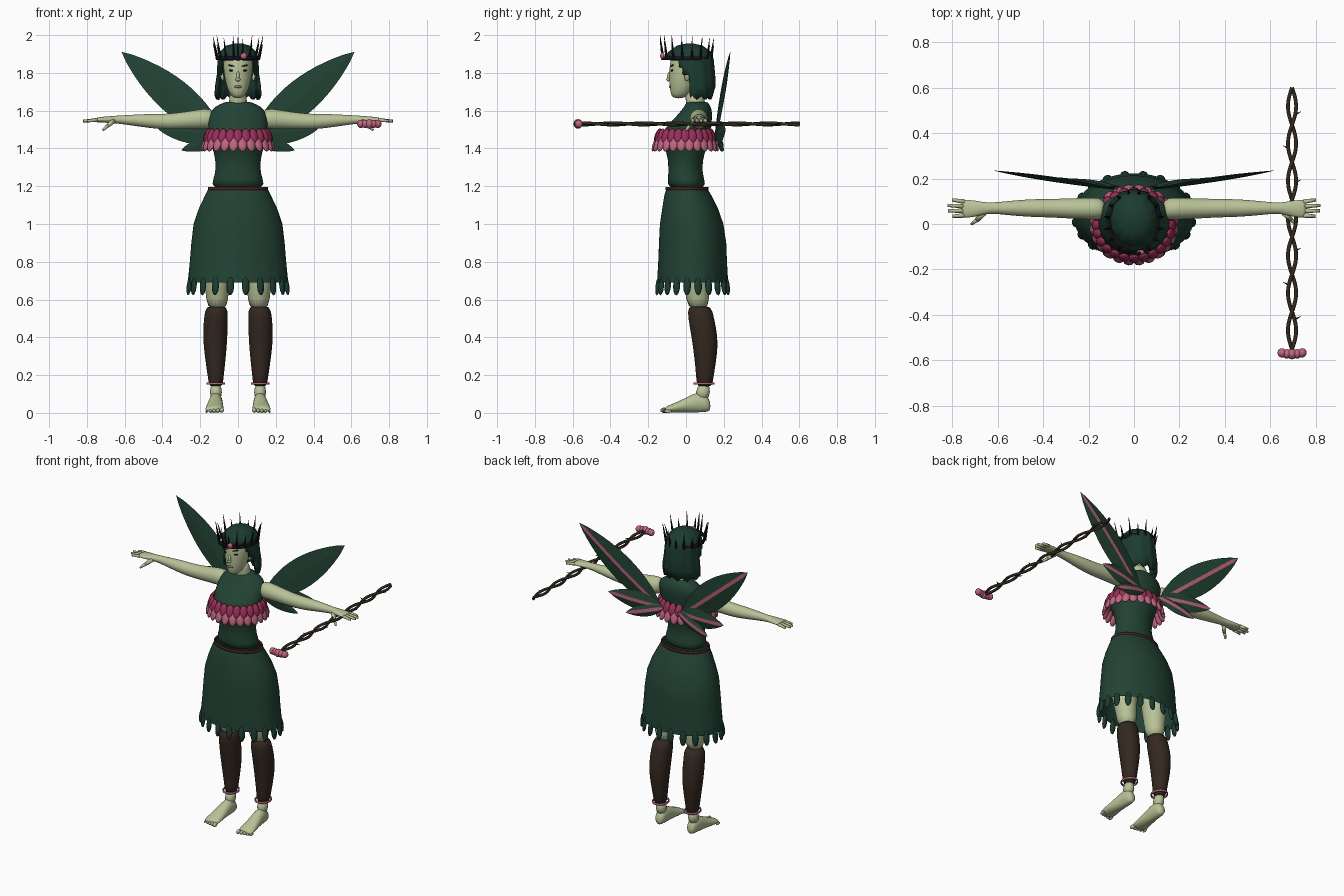
import bpy, bmesh, math
from math import sin, cos, pi
from mathutils import Matrix, Vector, Euler

if "Cube" in bpy.data.objects:
    bpy.data.objects.remove(bpy.data.objects["Cube"])


def material(name, r, g, b):
    m = bpy.data.materials.new(name)
    m.use_nodes = True
    m.diffuse_color = (r, g, b, 1)
    node = m.node_tree.nodes["Principled BSDF"]
    node.inputs["Base Color"].default_value = (r, g, b, 1)
    node.inputs["Roughness"].default_value = 0.8
    return m


SKIN = material("pale green skin", .48, .54, .31)
GREEN = material("forest green cloth", .016, .055, .034)
DARK = material("deep green hair", .011, .044, .030)
BOOT = material("dark brown leather", .033, .021, .014)
BELT = material("red brown belt", .07, .018, .012)
BLACK = material("purple black", .011, .006, .013)
ROSE = material("deep rose", .32, .028, .10)
PINK = material("soft pink", .52, .13, .21)
WOOD = material("twig brown", .032, .023, .013)
LIP = material("muted lip", .25, .17, .12)


def finish(bm, name, *mats, subsurf=0, smooth=True):
    bmesh.ops.recalc_face_normals(bm, faces=bm.faces[:])
    for f in bm.faces:
        f.smooth = smooth
    me = bpy.data.meshes.new(name)
    bm.to_mesh(me)
    bm.free()
    for m in mats:
        me.materials.append(m)
    ob = bpy.data.objects.new(name, me)
    bpy.context.collection.objects.link(ob)
    if subsurf:
        mod = ob.modifiers.new("Subsurf", "SUBSURF")
        mod.levels = mod.render_levels = subsurf
    return ob


def loft(bm, rings, axis="z", n=20, caps=True, ridge=0.0):
    """Elliptical rings (position, two centres, two radii) joined along an axis."""
    loops = []
    for p, c1, c2, r1, r2 in rings:
        loop = []
        for i in range(n):
            a = 2 * pi * i / n
            k = 1 + ridge * cos(a * n / 4)
            u, v = c1 + r1 * k * cos(a), c2 + r2 * k * sin(a)
            co = {"z": (u, v, p), "x": (p, u, v), "y": (u, p, v)}[axis]
            loop.append(bm.verts.new(co))
        loops.append(loop)
    for A, B in zip(loops, loops[1:]):
        for i in range(n):
            j = (i + 1) % n
            bm.faces.new((A[i], A[j], B[j], B[i]))
    if caps:
        bm.faces.new(loops[0])
        bm.faces.new(loops[-1])
    return loops


def ball(bm, loc, size, rot=(0, 0, 0), u=10, v=7):
    M = Matrix.LocRotScale(Vector(loc), Euler(rot), Vector(size))
    return bmesh.ops.create_uvsphere(bm, u_segments=u, v_segments=v, radius=1, matrix=M)["verts"]


def cone(bm, a, b, r1, r2, seg=8):
    a, b = Vector(a), Vector(b)
    d = b - a
    M = Matrix.Translation((a + b) / 2) @ d.to_track_quat("Z", "Y").to_matrix().to_4x4()
    bmesh.ops.create_cone(bm, cap_ends=True, segments=seg, radius1=r1, radius2=r2,
                          depth=d.length, matrix=M)


def petal_ring(name, mat, count, z, cy, rx, ry, size, tilt, phase=0.0):
    bm = bmesh.new()
    for i in range(count):
        a = 2 * pi * (i + phase) / count
        ball(bm, (rx * cos(a), cy + ry * sin(a), z), size, (tilt, 0, a + pi / 2), 8, 6)
    return finish(bm, name, mat)


def band(name, mat, cx, cy, z, rx, ry, r):
    """Thin elliptical hoop."""
    bm = bmesh.new()
    loft(bm, [(z - r, cx, cy, rx, ry), (z - r, cx, cy, rx + r, ry + r),
              (z + r, cx, cy, rx + r, ry + r), (z + r, cx, cy, rx, ry),
              (z - r, cx, cy, rx, ry)], n=32, caps=False)
    bmesh.ops.remove_doubles(bm, verts=bm.verts[:], dist=1e-5)
    finish(bm, name, mat)


# Dress
bm = bmesh.new()
loft(bm, [(1.18, 0, .005, .152, .107), (1.24, 0, 0, .130, .096), (1.30, 0, -.005, .115, .088),
          (1.38, 0, 0, .128, .10), (1.44, 0, -.01, .15, .13), (1.50, 0, .005, .16, .127),
          (1.56, 0, .04, .157, .10), (1.61, 0, .06, .142, .078), (1.635, 0, .06, .095, .062),
          (1.65, 0, .058, .06, .055)], n=24)
finish(bm, "bodice", GREEN, subsurf=1)

bm = bmesh.new()
hem = loft(bm, [(1.19, 0, .005, .155, .107), (1.15, 0, .01, .175, .125), (1.08, 0, .022, .208, .148),
                (1.0, 0, .03, .235, .168), (.9, 0, .035, .247, .178), (.8, 0, .035, .255, .182),
                (.69, 0, .035, .266, .188)], n=80, caps=False)[-1]
for i, v in enumerate(hem):
    v.co.z -= .035 * (i % 4 == 2)
finish(bm, "skirt", GREEN)
petal_ring("hem_leaves", DARK, 20, .672, .035, .262, .186, (.021, .013, .05), -.12, .5)
band("belt", BELT, 0, .005, 1.187, .152, .106, .008)
petal_ring("collar_upper_petals", ROSE, 24, 1.468, -.004, .168, .148, (.025, .013, .04), -.35)
petal_ring("collar_lower_petals", PINK, 24, 1.425, -.004, .178, .160, (.026, .013, .044), -.35, .5)

# Head
bm = bmesh.new()
loft(bm, [(1.665, 0, -.04, .02, .025), (1.685, 0, -.03, .043, .052), (1.725, 0, -.018, .06, .068),
          (1.78, 0, -.005, .073, .085), (1.84, 0, .01, .08, .098), (1.9, 0, .015, .074, .092),
          (1.93, 0, .015, .04, .05)], n=24)
loft(bm, [(1.58, 0, .06, .06, .055), (1.64, 0, .052, .047, .05), (1.72, 0, .035, .044, .05)])
finish(bm, "head", SKIN, subsurf=1)
bm = bmesh.new()
ball(bm, (0, -.087, 1.785), (.009, .012, .028), (-.3, 0, 0))
ball(bm, (0, -.093, 1.765), (.014, .012, .010))
for s in (1, -1):
    ball(bm, (s * .086, .012, 1.79), (.010, .018, .036), (-.3, s * .2, 0))
finish(bm, "nose_and_ears", SKIN)
bm = bmesh.new()
ball(bm, (0, -.083, 1.727), (.022, .008, .008))
finish(bm, "lips", LIP)
bm = bmesh.new()
for s in (1, -1):
    ball(bm, (s * .033, -.073, 1.812), (.016, .008, .006), (0, -s * .1, s * .35))
    ball(bm, (s * .036, -.075, 1.838), (.020, .007, .004), (0, -s * .2, s * .4))
finish(bm, "eyes_and_brows", BLACK)

# Bobbed hair with the face opening removed and an uneven lower edge
bm = bmesh.new()
tips = loft(bm, [(1.955, 0, .02, .02, .02), (1.945, 0, .02, .06, .065), (1.91, 0, .02, .096, .113),
                 (1.87, 0, .022, .106, .122), (1.83, 0, .026, .108, .122), (1.79, 0, .03, .11, .122),
                 (1.73, 0, .034, .119, .12), (1.67, 0, .034, .122, .106)],
            n=48, caps=False, ridge=.022)
bm.faces.new(tips[0])
for i, v in enumerate(tips[-1]):
    v.co.z += .012 * cos(i * pi / 2)
gone = []
for f in bm.faces:
    c = f.calc_center_median()
    if c.z < 1.86 and c.y < min(.02, -.05 + (1.86 - c.z) * .7):
        gone.append(f)
bmesh.ops.delete(bm, geom=gone, context="FACES")
hair = finish(bm, "hair", DARK)
hair.modifiers.new("Thickness", "SOLIDIFY").thickness = .018

# Thorn crown
band("crown_band", BLACK, 0, .005, 1.878, .104, .122, .010)
bm = bmesh.new()
for i in range(16):
    a = 2 * pi * (i + .5) / 16 - pi / 2
    top = 1.955 + .04 * (i % 2) - .012 * sin(a)
    top = min(top, 1.998)
    base = Vector((.11 * cos(a), .005 + .128 * sin(a), 1.87))
    cone(bm, base, (.135 * cos(a), .005 + .145 * sin(a), top), .009, .0008, 6)
cone(bm, (0, -.122, 1.87), (0, -.138, 2.0), .009, .0008, 6)
finish(bm, "crown_thorns", BLACK, smooth=False)
bm = bmesh.new()
ball(bm, (.03, -.125, 1.89), (.018, .012, .018))
finish(bm, "crown_blossom", PINK)

# Limbs, mirrored side to side
ARM = [(.12, .065, 1.555, .048, .053), (.18, .068, 1.558, .05, .055), (.28, .068, 1.548, .045, .046),
       (.38, .07, 1.541, .041, .042), (.46, .07, 1.545, .04, .039), (.56, .07, 1.55, .031, .029),
       (.64, .07, 1.553, .022, .021), (.68, .068, 1.553, .033, .018), (.73, .067, 1.552, .041, .015),
       (.76, .067, 1.55, .039, .011)]
LEG = [(.95, .12, .04, .085, .09), (.8, .118, .045, .08, .085), (.66, .11, .058, .062, .064),
       (.54, .11, .066, .057, .06)]
SHIN = [(.575, .112, .07, .06, .066), (.5, .118, .08, .064, .069), (.4, .121, .1, .066, .071),
        (.3, .12, .104, .057, .061), (.2, .118, .1, .043, .047), (.13, .117, .098, .037, .042)]
FOOT = [(.13, .116, .035, .018, .022), (.11, .116, .05, .033, .046), (.065, .117, .058, .036, .056),
        (.01, .12, .044, .040, .042), (-.045, .123, .03, .047, .029), (-.095, .124, .02, .05, .019),
        (-.112, .124, .016, .046, .013)]


def mirrored(rings, s, centre):
    return [tuple(v * s if i == centre else v for i, v in enumerate(r)) for r in rings]


for s, side in ((1, "left"), (-1, "right")):
    bm = bmesh.new()
    loft(bm, mirrored(ARM, s, 0), "x", 16)
    finish(bm, side + "_arm", SKIN, subsurf=1)
    bm = bmesh.new()
    for k, reach in enumerate((.798, .818, .82, .80)):
        y = .038 + .02 * k
        cone(bm, (s * .745, y, 1.551), (s * reach, y + .004 * (k - 1), 1.545), .0105, .007)
    cone(bm, (s * .66, .05, 1.545), (s * .69, .018, 1.52), .014, .011)
    cone(bm, (s * .688, .02, 1.522), (s * .715, .0, 1.497), .011, .006)
    finish(bm, side + "_fingers", SKIN)
    bm = bmesh.new()
    loft(bm, mirrored(LEG, s, 1))
    loft(bm, mirrored(FOOT, s, 1), "y")
    loft(bm, mirrored([(.16, .117, .095, .034, .038), (.06, .117, .085, .034, .04)], s, 1))
    finish(bm, side + "_leg_and_foot", SKIN, subsurf=1)
    bm = bmesh.new()
    for k in range(5):
        r = .014 - .0015 * k
        ball(bm, (s * (.086 + .02 * k), -.116 + .005 * k, r), (r * .85, .02, r))
    finish(bm, side + "_toes", SKIN)
    bm = bmesh.new()
    loft(bm, mirrored(SHIN, s, 1))
    finish(bm, side + "_legging", BOOT, subsurf=1)
    band(side + "_anklet", PINK, s * .117, .096, .155, .043, .05, .006)


# Leaf wings with a pink rib set into the back
def leaf(bm, root, tip, width, steps=14):
    root, tip = Vector(root), Vector(tip)
    d = tip - root
    w = d.cross(Vector((0, 1, 0))).normalized()
    back = w.cross(d).normalized()
    back *= 1 if back.y > 0 else -1
    rows = []
    for i in range(steps + 1):
        t = i / steps
        h = width * max(.004, sin(pi * t ** .9)) ** .8
        th = .012 * max(.01, sin(pi * t))
        rib = min(.011, h * .5)
        mid = root + d * t
        section = ((-h, 0), (-rib, th), (rib, th), (h, 0), (0, -th * .6))
        rows.append([bm.verts.new(mid + w * u + back * v) for u, v in section])
    for A, B in zip(rows, rows[1:]):
        for k in range(5):
            j = (k + 1) % 5
            bm.faces.new((A[k], A[j], B[j], B[k])).material_index = int(k == 1)
    bm.faces.new(rows[0])
    bm.faces.new(rows[-1])


for s, side in ((1, "left"), (-1, "right")):
    bm = bmesh.new()
    leaf(bm, (s * .07, .15, 1.45), (s * .615, .235, 1.91), .092)
    leaf(bm, (s * .06, .155, 1.47), (s * .42, .21, 1.50), .06)
    leaf(bm, (s * .05, .16, 1.47), (s * .30, .20, 1.39), .04)
    finish(bm, side + "_wing", GREEN, PINK, smooth=False)

# Twisted staff with thorns and a blossom
X, Z = .695, 1.53
for s, name in ((1, "staff_first_strand"), (-1, "staff_second_strand")):
    cu = bpy.data.curves.new(name, "CURVE")
    cu.dimensions = "3D"
    cu.bevel_depth, cu.bevel_resolution = .0085, 2
    cu.use_fill_caps = True
    sp = cu.splines.new("POLY")
    sp.points.add(72)
    for i, p in enumerate(sp.points):
        a = 2 * pi * i / 72 * 3.5
        p.co = (X + s * .018 * sin(a), -.55 + 1.15 * i / 72, Z + s * .005 * cos(a), 1)
    cu.materials.append(WOOD)
    bpy.context.collection.objects.link(bpy.data.objects.new(name, cu))
bm = bmesh.new()
for i in range(7):
    y, s = -.42 + .15 * i, 1 - 2 * (i % 2)
    cone(bm, (X + s * .012, y, Z), (X + s * .04, y + .015, Z + .004), .006, .0008, 6)
finish(bm, "staff_thorns", WOOD, smooth=False)
bm = bmesh.new()
ball(bm, (X, -.572, Z), (.022, .024, .026))
for k in (-2, -1, 1, 2):
    ball(bm, (X + .022 * k, -.575 + .004 * abs(k), Z), (.021, .022, .022), (0, 0, -.2 * k))
finish(bm, "staff_blossom", PINK)
